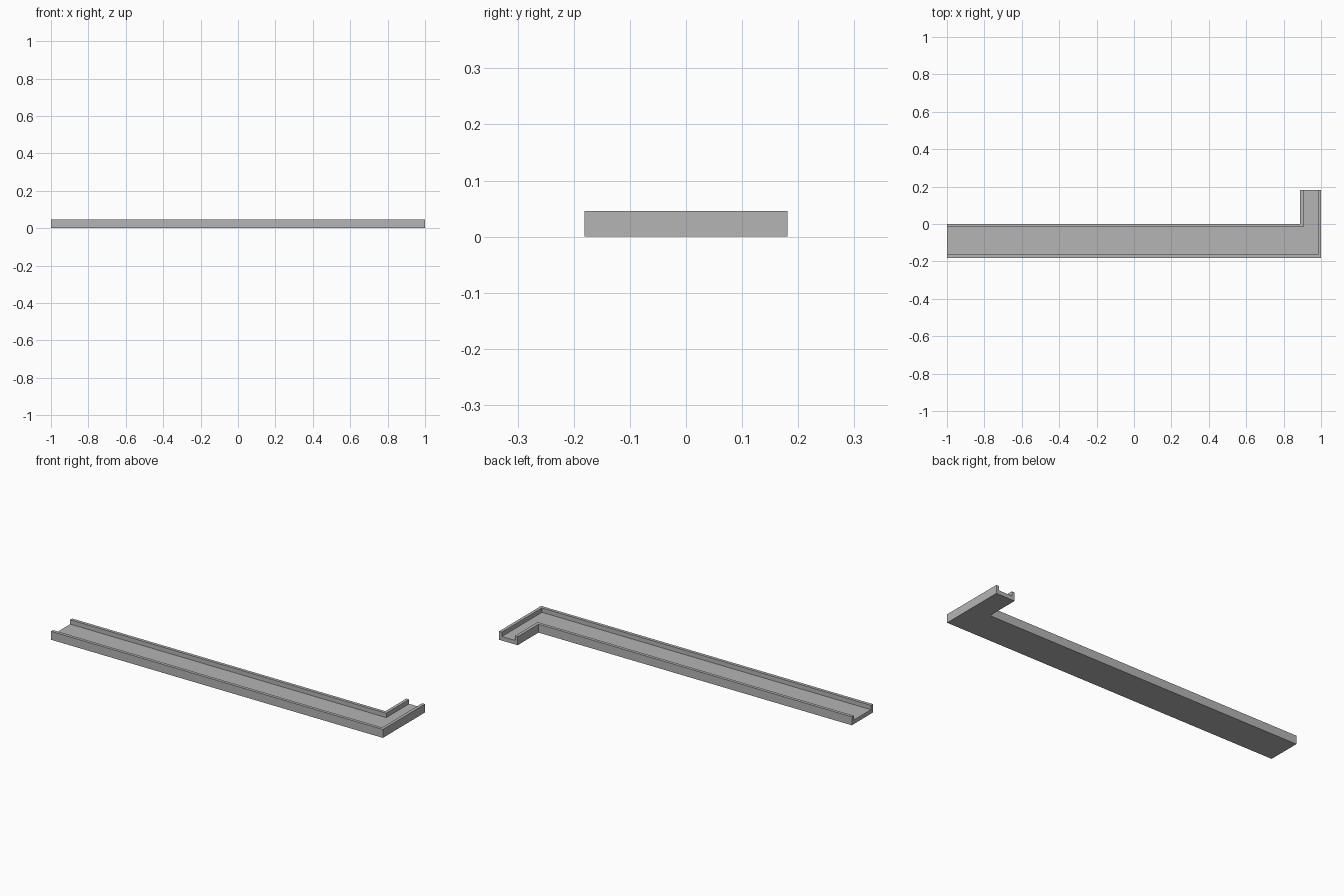
import bpy
import bmesh

cube = bpy.data.objects.get("Cube")
if cube:
    bpy.data.objects.remove(cube, do_unlink=True)

HEIGHT, FLOOR, WALL = 0.046, 0.022, 0.017
LEFT, RIGHT, FRONT, BACK = -1.0, 1.0, -0.181, 0.181
INNER_X, INNER_Y = 0.888, 0.001

grey = bpy.data.materials.new("plain grey")
grey.use_nodes = True
colour = (0.46, 0.46, 0.46, 1)
grey.diffuse_color = colour
grey.node_tree.nodes["Principled BSDF"].inputs["Base Color"].default_value = colour

# Outer wall line and inner wall line of the L, each with its inset copy
outer = [(LEFT, FRONT), (RIGHT, FRONT), (RIGHT, BACK)]
outer_in = [(LEFT, FRONT + WALL), (RIGHT - WALL, FRONT + WALL), (RIGHT - WALL, BACK)]
inner_in = [(LEFT, INNER_Y - WALL), (INNER_X + WALL, INNER_Y - WALL), (INNER_X + WALL, BACK)]
inner = [(LEFT, INNER_Y), (INNER_X, INNER_Y), (INNER_X, BACK)]

# Channel cross-section, as (line, height) pairs swept along the L
section = [(outer, 0), (outer, HEIGHT), (outer_in, HEIGHT), (outer_in, FLOOR),
           (inner_in, FLOOR), (inner_in, HEIGHT), (inner, HEIGHT), (inner, 0)]

bm = bmesh.new()
rings = [[bm.verts.new((*line[i], z)) for line, z in section] for i in range(3)]
count = len(section)
for a, b in zip(rings, rings[1:]):
    for i in range(count):
        j = (i + 1) % count
        bm.faces.new((a[i], a[j], b[j], b[i]))

# Open ends of the channel
bm.faces.new(rings[0])
bm.faces.new(rings[-1])
bmesh.ops.recalc_face_normals(bm, faces=bm.faces)
# Merge the two halves of the flat floor and underside
bmesh.ops.dissolve_limit(bm, angle_limit=0.01, verts=bm.verts, edges=bm.edges)

mesh = bpy.data.meshes.new("corner_channel")
bm.to_mesh(mesh)
bm.free()
mesh.materials.append(grey)
channel = bpy.data.objects.new("corner_channel", mesh)
bpy.context.collection.objects.link(channel)
